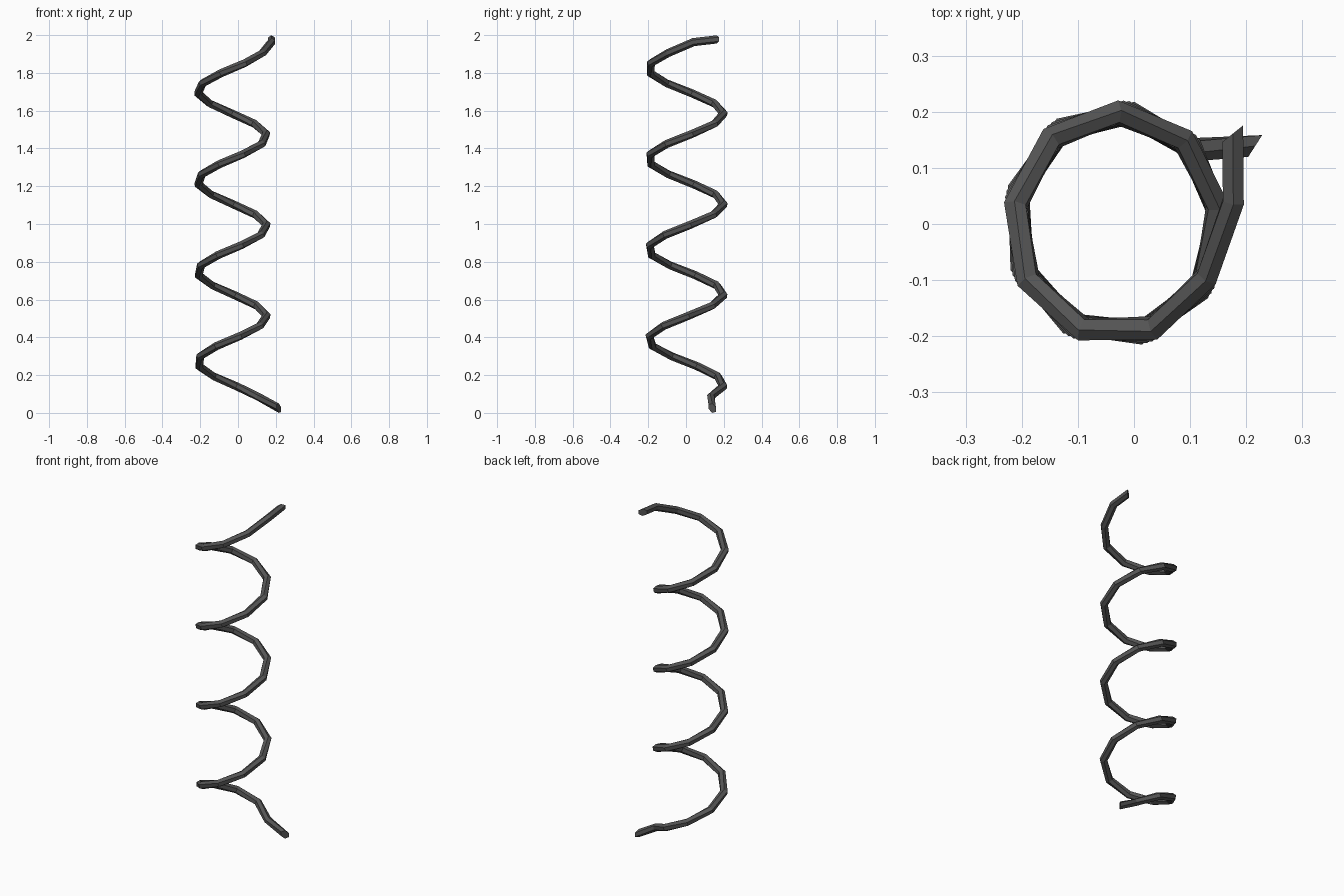
import bpy, bmesh
from math import sin, cos, radians
from mathutils import Vector

if "Cube" in bpy.data.objects:
    bpy.data.objects.remove(bpy.data.objects["Cube"])

SIDES, R = 6, 0.0215


def helix(k):
    # low-poly coil: about nine straight pieces per turn
    a = radians(82 + 40.3 * k)
    return Vector((-0.031 + 0.183 * cos(a), 0.199 * sin(a), 0.14 + 0.0535 * k))


# Centre line: straight foot end, coil, straight top end
path = [Vector((0.216, 0.139, 0.025))]
path += [helix(k) for k in range(-1, 34)]
path += [Vector((0.177, 0.04, 1.963)), Vector((0.176, 0.161, 1.977))]

# Slanted cuts at the two wire ends
START_CUT = Vector((-0.84, 0.54, 0))
END_CUT = Vector((-0.62, 0.78, 0))


def ring(bm, i):
    # hexagon with a ridge on top, mitred onto the joint plane
    last = len(path) - 1
    d = (path[i + 1] - path[i] if i < last else path[i] - path[i - 1]).normalized()
    if i == 0:
        n = -START_CUT
    elif i == last:
        n = END_CUT
    else:
        n = (path[i] - path[i - 1]).normalized() + d
    side = d.cross(Vector((0, 0, 1))).normalized()
    up = side.cross(d)
    verts = []
    for s in range(SIDES):
        a = radians(90 + 360 * s / SIDES)
        o = (side * cos(a) + up * sin(a)) * R
        o -= d * (o.dot(n) / d.dot(n))
        verts.append(bm.verts.new(path[i] + o))
    return verts


# Wire skin
bm = bmesh.new()
rings = [ring(bm, i) for i in range(len(path))]
for a, b in zip(rings, rings[1:]):
    for s in range(SIDES):
        t = (s + 1) % SIDES
        bm.faces.new((a[s], a[t], b[t], b[s]))
bm.faces.new(rings[0])
bm.faces.new(rings[-1])
bmesh.ops.recalc_face_normals(bm, faces=bm.faces)

mesh = bpy.data.meshes.new("spring_coil")
bm.to_mesh(mesh)
bm.free()
coil = bpy.data.objects.new("spring_coil", mesh)
bpy.context.collection.objects.link(coil)

# Dark grey metal
mat = bpy.data.materials.new("dark_metal")
mat.diffuse_color = (0.09, 0.09, 0.09, 1)
mat.use_nodes = True
mat.node_tree.nodes["Principled BSDF"].inputs["Base Color"].default_value = mat.diffuse_color
mesh.materials.append(mat)
